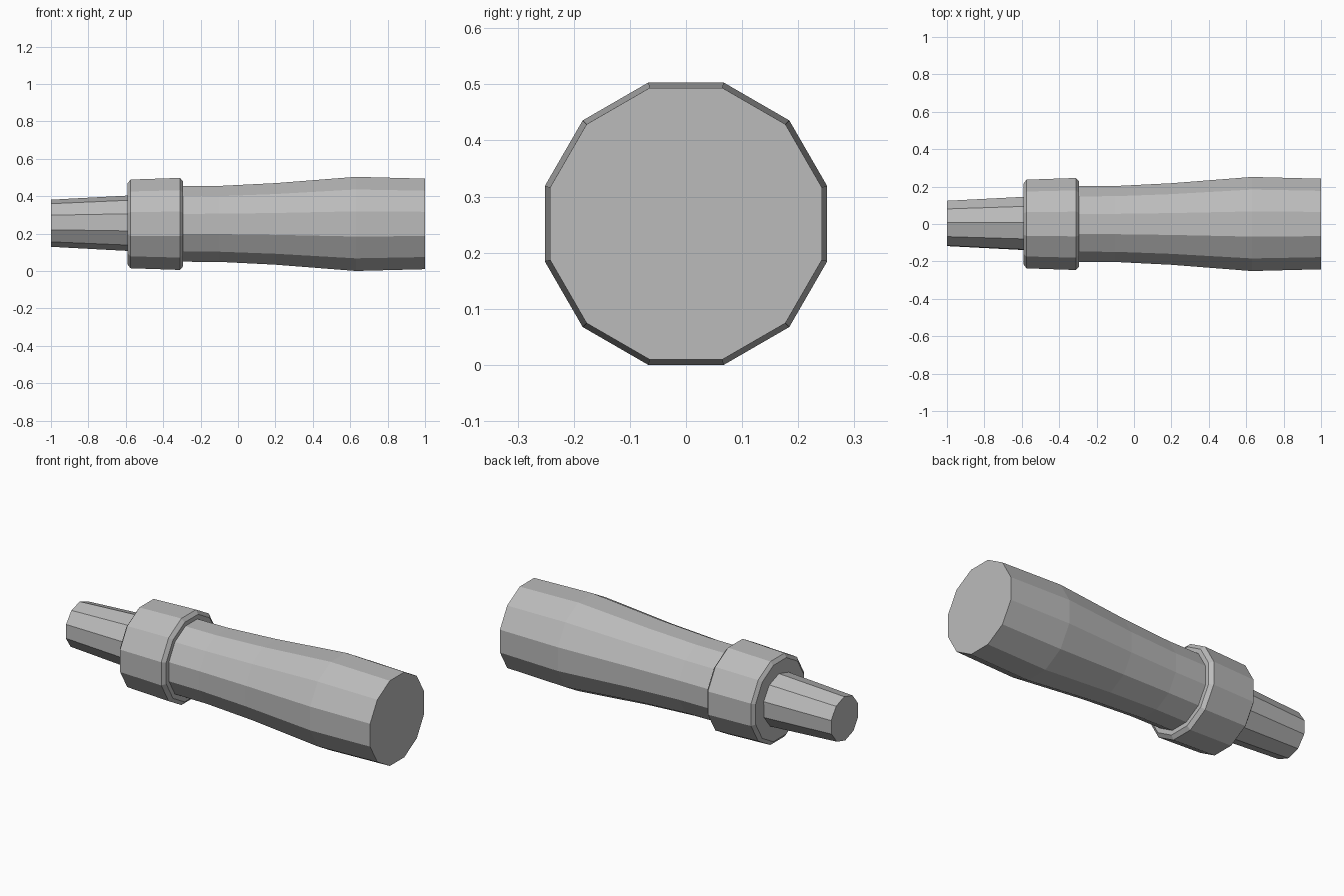
import bpy, bmesh, math

cube = bpy.data.objects.get("Cube")
if cube:
    bpy.data.objects.remove(cube)

grey = bpy.data.materials.new("plain_grey")
grey.use_nodes = True
colour = (0.5, 0.5, 0.5, 1)
grey.diffuse_color = colour
grey.node_tree.nodes["Principled BSDF"].inputs["Base Color"].default_value = colour


def faceted_rod(name, profile, sides, turn, centre):
    """Closed flat-sided rod along x from (x, corner radius) stations."""
    bm = bmesh.new()
    rings = []
    for x, r in profile:
        ring = []
        for i in range(sides):
            a = turn + math.tau * i / sides
            ring.append(bm.verts.new((x, centre[0] + r * math.cos(a), centre[1] + r * math.sin(a))))
        rings.append(ring)
    for a, b in zip(rings, rings[1:]):
        for i in range(sides):
            j = (i + 1) % sides
            bm.faces.new((a[i], a[j], b[j], b[i]))
    bm.faces.new(rings[0])
    bm.faces.new(rings[-1])
    bmesh.ops.recalc_face_normals(bm, faces=bm.faces)
    mesh = bpy.data.meshes.new(name)
    bm.to_mesh(mesh)
    bm.free()
    mesh.materials.append(grey)
    obj = bpy.data.objects.new(name, mesh)
    bpy.context.collection.objects.link(obj)
    return obj


AXIS = (0, 0.2515)
HALF = math.pi / 12
FLAT = 1 / math.cos(HALF)  # flat distance to corner radius


def twelve_sided(name, profile):
    faceted_rod(name, [(x, r * FLAT) for x, r in profile], 12, HALF, AXIS)


# Swelling grip
twelve_sided("grip", [(-0.32, 0.202), (-0.1, 0.203), (0.2, 0.218), (0.63, 0.2515), (1, 0.242)])

# Collar with chamfered rims
twelve_sided("collar", [(-0.59, 0.217), (-0.575, 0.237), (-0.31, 0.246), (-0.293, 0.226)])

# Tapered ten-sided tang
faceted_rod("tang", [(-1, 0.126), (-0.57, 0.149)], 10, math.radians(88), (0.003, 0.255))
